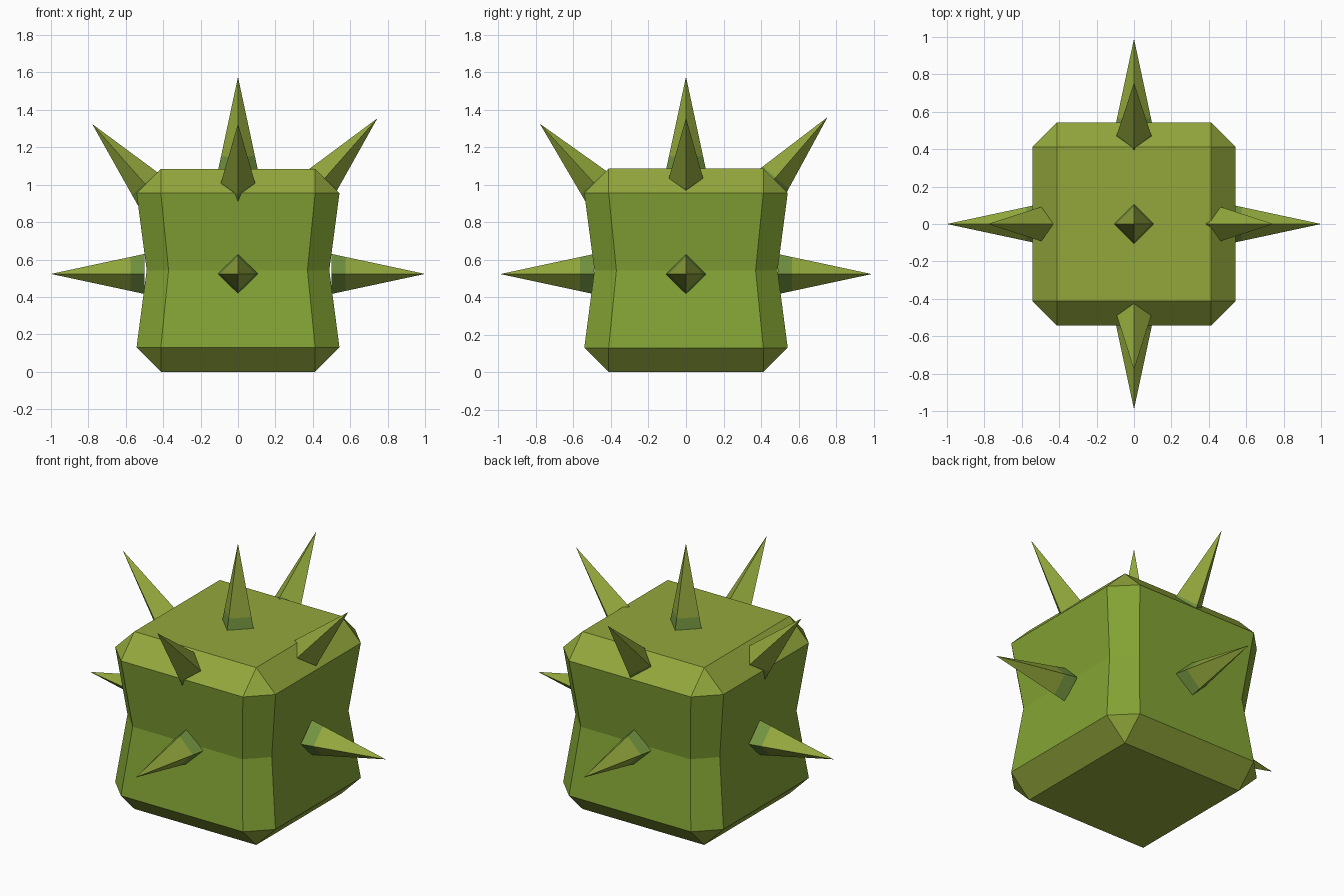
import bpy, bmesh
from math import cos, sin, radians, pi
from mathutils import Vector, Matrix

if "Cube" in bpy.data.objects:
    bpy.data.objects.remove(bpy.data.objects["Cube"])

def material(name, rgb):
    m = bpy.data.materials.new(name)
    m.diffuse_color = (*rgb, 1)
    m.use_nodes = True
    m.node_tree.nodes["Principled BSDF"].inputs["Base Color"].default_value = m.diffuse_color
    return m

OLIVE = material("olive", (0.29, 0.39, 0.045))
GREEN = material("side_green", (0.23, 0.37, 0.035))
DARK = material("spike_base_green", (0.17, 0.29, 0.05))

def finish(bm, name, mats):
    bmesh.ops.recalc_face_normals(bm, faces=bm.faces)
    me = bpy.data.meshes.new(name)
    bm.to_mesh(me)
    bm.free()
    for m in mats:
        me.materials.append(m)
    ob = bpy.data.objects.new(name, me)
    bpy.context.collection.objects.link(ob)

# Body: bevelled cube pinched at the waist
SIZE, BEVEL, WAIST = 1.085, 0.13, 0.9
bm = bmesh.new()
bmesh.ops.create_cube(bm, size=SIZE, matrix=Matrix.Translation((0, 0, SIZE / 2)))
bmesh.ops.bevel(bm, geom=bm.edges[:], offset=BEVEL, offset_type='OFFSET',
                segments=1, profile=0.5, affect='EDGES')
cut = bmesh.ops.bisect_plane(bm, geom=bm.verts[:] + bm.edges[:] + bm.faces[:],
                             plane_co=(0, 0, SIZE / 2), plane_no=(0, 0, 1))
waist = [g for g in cut["geom_cut"] if isinstance(g, bmesh.types.BMVert)]
bmesh.ops.scale(bm, vec=(WAIST, WAIST, 1), verts=waist)
bm.normal_update()
for f in bm.faces:
    f.material_index = 1 if abs(f.normal.z) < 0.3 else 0
finish(bm, "body", [OLIVE, GREEN])

# Spike: four-sided point with a short darker band at its root
def spike(name, tip, direction, length=0.5, radius=0.107, band=0.075):
    d = Vector(direction).normalized()
    tip = Vector(tip)
    rot = d.to_track_quat('Z', 'Y')
    bm = bmesh.new()
    rings = []
    for h in (0, band):
        r = radius * (1 - h / length)
        rings.append([bm.verts.new(tip + rot @ Vector(
            (r * cos(k * pi / 2), r * sin(k * pi / 2), h - length))) for k in range(4)])
    top = bm.verts.new(tip)
    bm.faces.new(rings[0][::-1]).material_index = 1
    for k in range(4):
        n = (k + 1) % 4
        bm.faces.new((rings[0][k], rings[0][n], rings[1][n], rings[1][k])).material_index = 1
        bm.faces.new((rings[1][k], rings[1][n], top))
    finish(bm, name, [OLIVE, DARK])

spike("spike_top", (0, 0, 1.576), (0, 0, 1))

# Side and shoulder spikes: name, outward axis, side reach, shoulder reach, height, pitch
for name, (ax, ay), reach, out, z, pitch in (
        ("right", (1, 0), 1.0, 0.745, 1.355, 48.7),
        ("left", (-1, 0), 1.0, 0.78, 1.325, 48.6),
        ("back", (0, 1), 0.99, 0.755, 1.36, 49.4),
        ("front", (0, -1), 0.99, 0.78, 1.325, 47.5)):
    spike("spike_" + name, (ax * reach, ay * reach, 0.523), (ax, ay, 0))
    c, s = cos(radians(pitch)), sin(radians(pitch))
    spike("shoulder_spike_" + name, (ax * out, ay * out, z), (ax * c, ay * c, s))
